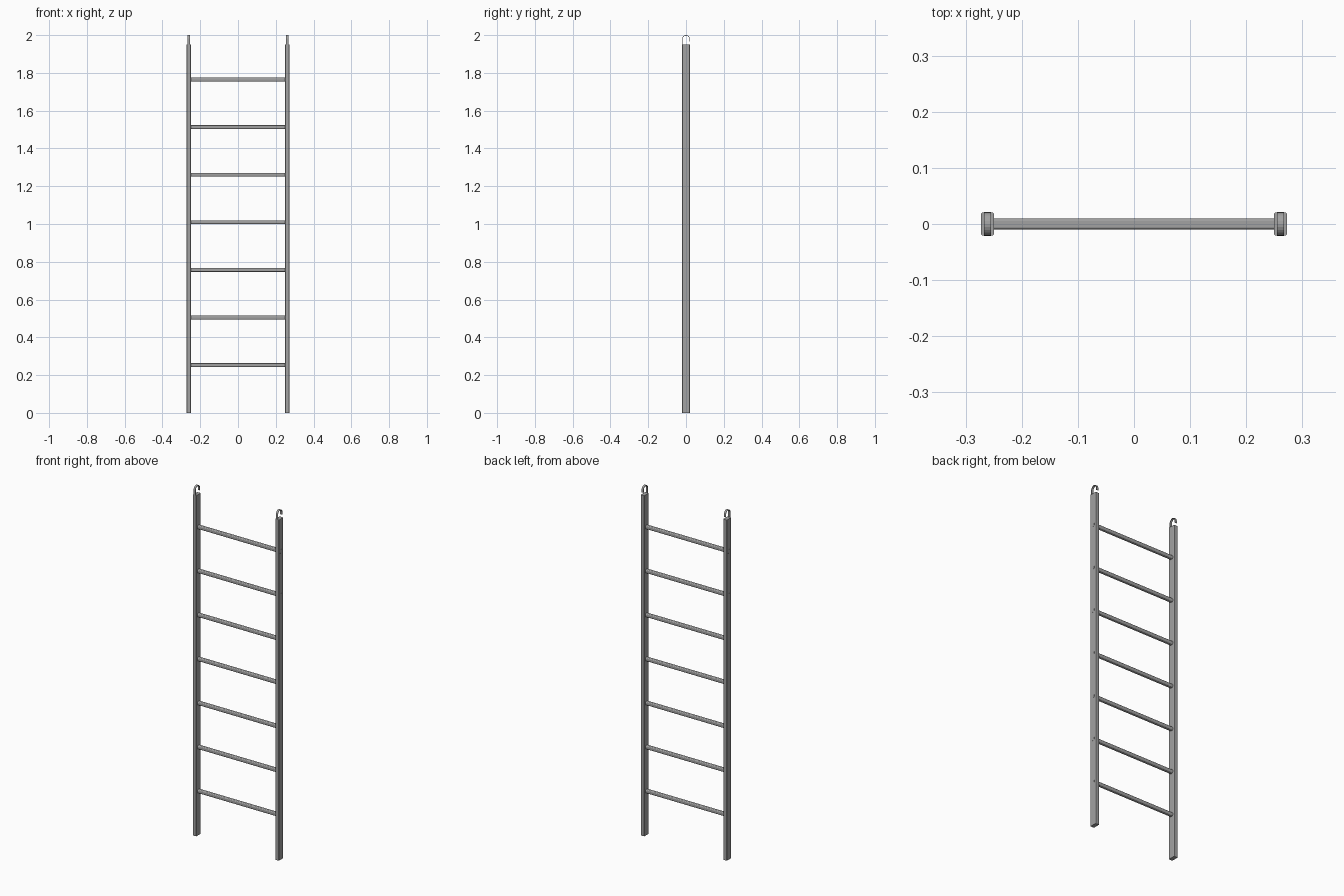
import bpy, bmesh, math

if "Cube" in bpy.data.objects:
    bpy.data.objects.remove(bpy.data.objects["Cube"])

steel = bpy.data.materials.new("dark_grey")
steel.diffuse_color = (0.36, 0.36, 0.36, 1)
steel.use_nodes = True
steel.node_tree.nodes["Principled BSDF"].inputs["Base Color"].default_value = steel.diffuse_color

def finish(name, bm):
    bmesh.ops.recalc_face_normals(bm, faces=bm.faces)
    me = bpy.data.meshes.new(name)
    bm.to_mesh(me)
    bm.free()
    me.materials.append(steel)
    bpy.context.collection.objects.link(bpy.data.objects.new(name, me))

def extrude(ring, vec):
    bm = bmesh.new()
    face = bm.faces.new([bm.verts.new(p) for p in ring])
    new = bmesh.ops.extrude_face_region(bm, geom=[face])["geom"]
    bmesh.ops.translate(bm, vec=vec, verts=[v for v in new if isinstance(v, bmesh.types.BMVert)])
    return bm

def rounded_rect(w, d, r, n):
    pts = []
    for k, (sx, sy) in enumerate([(1, 1), (-1, 1), (-1, -1), (1, -1)]):
        for i in range(n + 1):
            a = math.pi / 2 * (k + i / n)
            pts.append((sx * (w / 2 - r) + r * math.cos(a), sy * (d / 2 - r) + r * math.sin(a)))
    return pts

RAIL_X, RAIL_W, RAIL_D, RAIL_H = 0.261, 0.023, 0.041, 1.95
R, T, W, ZC = 0.021, 0.003, 0.012, 1.979   # hook radius, thickness, width, centre height

def hook_line(r):
    arc = [math.pi - math.pi * i / 12 for i in range(13)]
    return [(-r, 1.93)] + [(r * math.cos(a), ZC + r * math.sin(a)) for a in arc] + [(r, 1.965)]

for side, s in (("left", -1), ("right", 1)):
    # upright rail with rounded long edges
    ring = [(s * RAIL_X + x, y, 0) for x, y in rounded_rect(RAIL_W, RAIL_D, 0.003, 3)]
    finish(side + "_rail", extrude(ring, (0, 0, RAIL_H)))

    # hook: thin strip bent over, long leg sunk into the rail, short free tip
    ring = [(s * RAIL_X - W / 2, y, z) for y, z in hook_line(R) + hook_line(R - T)[::-1]]
    finish(side + "_hook", extrude(ring, (W, 0, 0)))

# rungs: square bars with rounded edges, ends just proud of the rails
for i in range(7):
    z = 0.253 + 0.252 * i
    ring = [(-0.273, y, z + h) for y, h in rounded_rect(0.02, 0.02, 0.005, 3)]
    finish("rung_%d" % (i + 1), extrude(ring, (0.546, 0, 0)))
